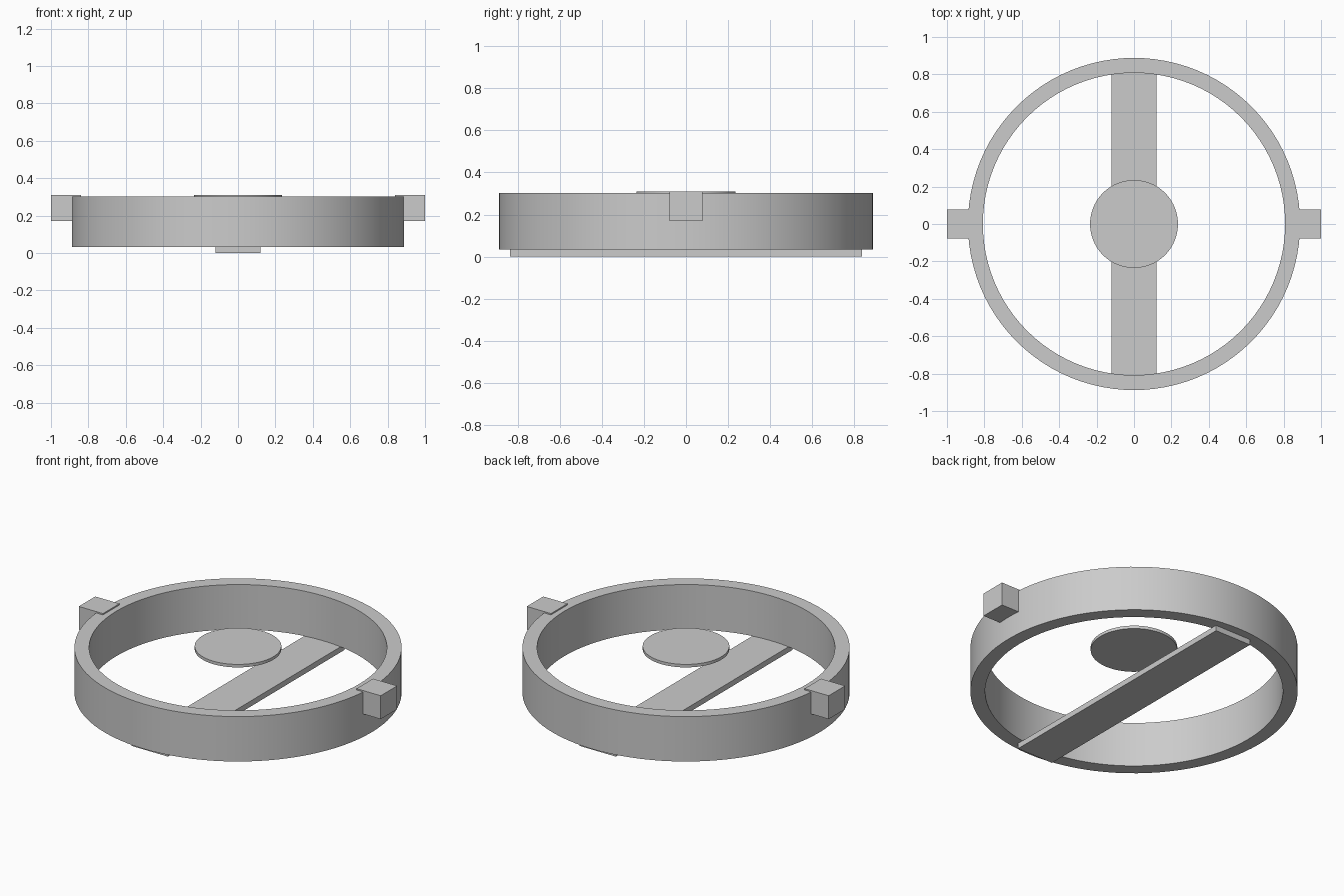
import bpy, bmesh, math
from mathutils import Matrix, Vector

default = bpy.data.objects.get("Cube")
if default:
    bpy.data.objects.remove(default, do_unlink=True)

# Single plain grey
grey = bpy.data.materials.new("plain grey")
grey.use_nodes = True
colour = (0.6, 0.6, 0.6, 1)
grey.diffuse_color = colour
grey.node_tree.nodes["Principled BSDF"].inputs["Base Color"].default_value = colour

SEGMENTS = 96
RING_BOTTOM, RING_TOP, TOP = 0.033, 0.302, 0.31


def finish(name, bm, smooth=False):
    bmesh.ops.recalc_face_normals(bm, faces=bm.faces)
    mesh = bpy.data.meshes.new(name)
    bm.to_mesh(mesh)
    bm.free()
    mesh.materials.append(grey)
    obj = bpy.data.objects.new(name, mesh)
    bpy.context.collection.objects.link(obj)
    if smooth:
        bpy.ops.object.select_all(action="DESELECT")
        obj.select_set(True)
        bpy.context.view_layer.objects.active = obj
        bpy.ops.object.shade_smooth_by_angle(angle=math.radians(30))
    return obj


def box(name, low, high):
    low, high = Vector(low), Vector(high)
    bm = bmesh.new()
    place = Matrix.Translation((low + high) / 2) @ Matrix.Diagonal((high - low).to_4d())
    place[3][3] = 1
    bmesh.ops.create_cube(bm, size=1, matrix=place)
    return finish(name, bm)


# Open ring: a rectangular section swept around the vertical axis
bm = bmesh.new()
inner, outer = 0.808, 0.888
section = [bm.verts.new((r, 0, z)) for r, z in
           ((inner, RING_BOTTOM), (outer, RING_BOTTOM), (outer, RING_TOP), (inner, RING_TOP))]
edges = [bm.edges.new((section[i], section[(i + 1) % 4])) for i in range(4)]
bmesh.ops.spin(bm, geom=section + edges, cent=(0, 0, 0), axis=(0, 0, 1),
               angle=math.tau, steps=SEGMENTS)
bmesh.ops.remove_doubles(bm, verts=bm.verts, dist=0.0001)
finish("ring", bm, smooth=True)

# Thin centre disc, level with the ring's top
thickness = 0.018
bm = bmesh.new()
bmesh.ops.create_cone(bm, cap_ends=True, segments=SEGMENTS, radius1=0.235, radius2=0.235,
                      depth=thickness, matrix=Matrix.Translation((0, 0, TOP - thickness / 2)))
finish("centre_disc", bm, smooth=True)

# Flat bar across the underside
box("cross_bar", (-0.12, -0.836, 0), (0.12, 0.836, RING_BOTTOM))

# Side lugs
for side, a, b in (("left", 0.84, 1), ("right", -1, -0.84)):
    box(side + "_lug", (a, -0.078, 0.17), (b, 0.078, TOP))
